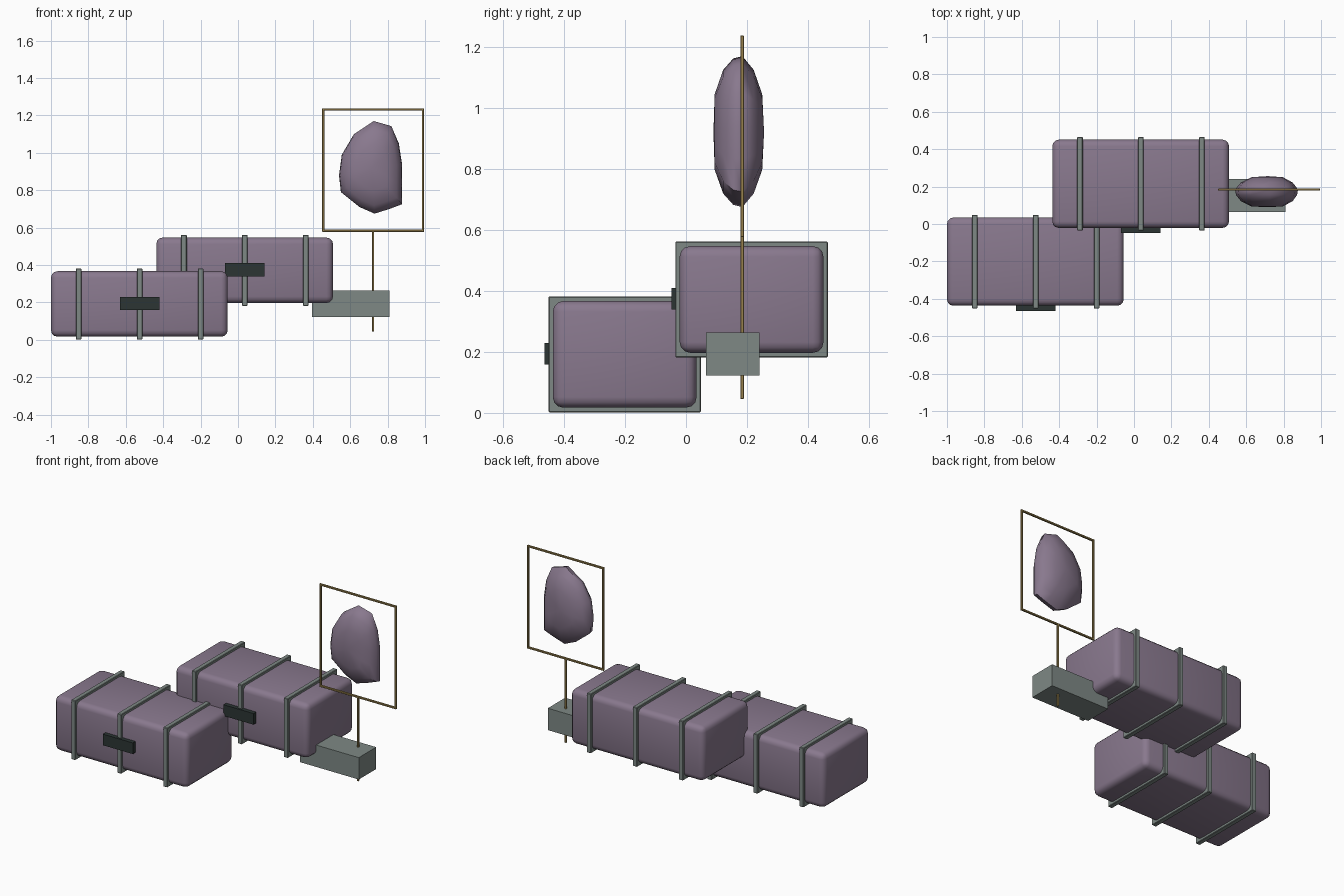
import bpy, bmesh, math

if "Cube" in bpy.data.objects:
    bpy.data.objects.remove(bpy.data.objects["Cube"])


def material(name, rgb):
    m = bpy.data.materials.new(name)
    m.diffuse_color = (*rgb, 1)
    m.use_nodes = True
    m.node_tree.nodes["Principled BSDF"].inputs["Base Color"].default_value = m.diffuse_color
    return m


PURPLE = material("dusty purple", (0.25, 0.19, 0.27))
GREY = material("grey green", (0.21, 0.25, 0.235))
DARK = material("dark slate", (0.025, 0.036, 0.034))
BRASS = material("brass", (0.31, 0.22, 0.075))


def finish(name, bm, mat, smooth=None):
    bmesh.ops.recalc_face_normals(bm, faces=bm.faces)
    me = bpy.data.meshes.new(name)
    bm.to_mesh(me)
    bm.free()
    me.materials.append(mat)
    ob = bpy.data.objects.new(name, me)
    bpy.context.collection.objects.link(ob)
    if smooth:
        bpy.ops.object.select_all(action='DESELECT')
        ob.select_set(True)
        bpy.context.view_layer.objects.active = ob
        bpy.ops.object.shade_smooth_by_angle(angle=math.radians(smooth))
    return ob


def box(name, lo, hi, mat, bevel=0, segments=1, smooth=None):
    bm = bmesh.new()
    bmesh.ops.create_cube(bm, size=1)
    for v in bm.verts:
        v.co = [(a + b) / 2 + c * (b - a) for a, b, c in zip(lo, hi, v.co)]
    if bevel:
        bmesh.ops.bevel(bm, geom=bm.edges[:], offset=bevel, segments=segments,
                        profile=0.5, affect='EDGES')
    return finish(name, bm, mat, smooth)


# Two strapped cases, each with three straps and a front plate
def case(name, x, y, z):
    box(name, (x, y, z), (x + 0.945, y + 0.472, z + 0.35), PURPLE, 0.035, 3, 35)
    for i, dx in enumerate((0.148, 0.474, 0.80)):
        box(f"{name}_strap_{i + 1}", (x + dx - 0.015, y - 0.014, z - 0.015),
            (x + dx + 0.015, y + 0.486, z + 0.365), GREY, 0.003)
    box(f"{name}_plate", (x + 0.368, y - 0.027, z + 0.142),
        (x + 0.58, y + 0.005, z + 0.213), DARK)


case("front_case", -1.0, -0.437, 0.017)
case("rear_case", -0.437, -0.021, 0.197)

# Stand foot and pole
box("stand_foot", (0.395, 0.065, 0.123), (0.81, 0.241, 0.263), GREY)
Y, R = 0.184, 0.006
box("stand_pole", (0.722 - R, Y - R, 0.045), (0.722 + R, Y + R, 0.58), BRASS, 0.002)

# Rectangular wire frame
X0, X1, Z0, Z1 = 0.456, 0.989, 0.583, 1.232
for side, x in (("left", X0), ("right", X1)):
    box(f"frame_{side}", (x - R, Y - R, Z0 - R), (x + R, Y + R, Z1 + R), BRASS, 0.002)
for side, z in (("bottom", Z0), ("top", Z1)):
    box(f"frame_{side}", (X0 - R, Y - R, z - R), (X1 + R, Y + R, z + R), BRASS, 0.002)

# Floating faceted stone: front outline lofted through its depth
outline = [(0.725, 1.17), (0.82, 1.143), (0.86, 1.05), (0.877, 0.94), (0.877, 0.83),
           (0.877, 0.725), (0.81, 0.70), (0.73, 0.675), (0.65, 0.71), (0.55, 0.79),
           (0.54, 0.88), (0.555, 0.99), (0.62, 1.10)]
bm = bmesh.new()
rings = []
for y, s in ((0.094, 0.5), (0.122, 0.82), (0.155, 0.97), (0.185, 1.0),
             (0.222, 0.82), (0.25, 0.5)):
    rings.append([bm.verts.new((0.715 + (x - 0.715) * s, y, 0.92 + (z - 0.92) * s))
                  for x, z in outline])
n = len(outline)
for a, b in zip(rings, rings[1:]):
    for i in range(n):
        bm.faces.new((a[i], a[(i + 1) % n], b[(i + 1) % n], b[i]))
for ring, y in ((rings[0], 0.09), (rings[-1], 0.256)):
    tip = bm.verts.new((0.715, y, 0.92))
    for i in range(n):
        bm.faces.new((ring[i], ring[(i + 1) % n], tip))
finish("floating_stone", bm, PURPLE, 50)
